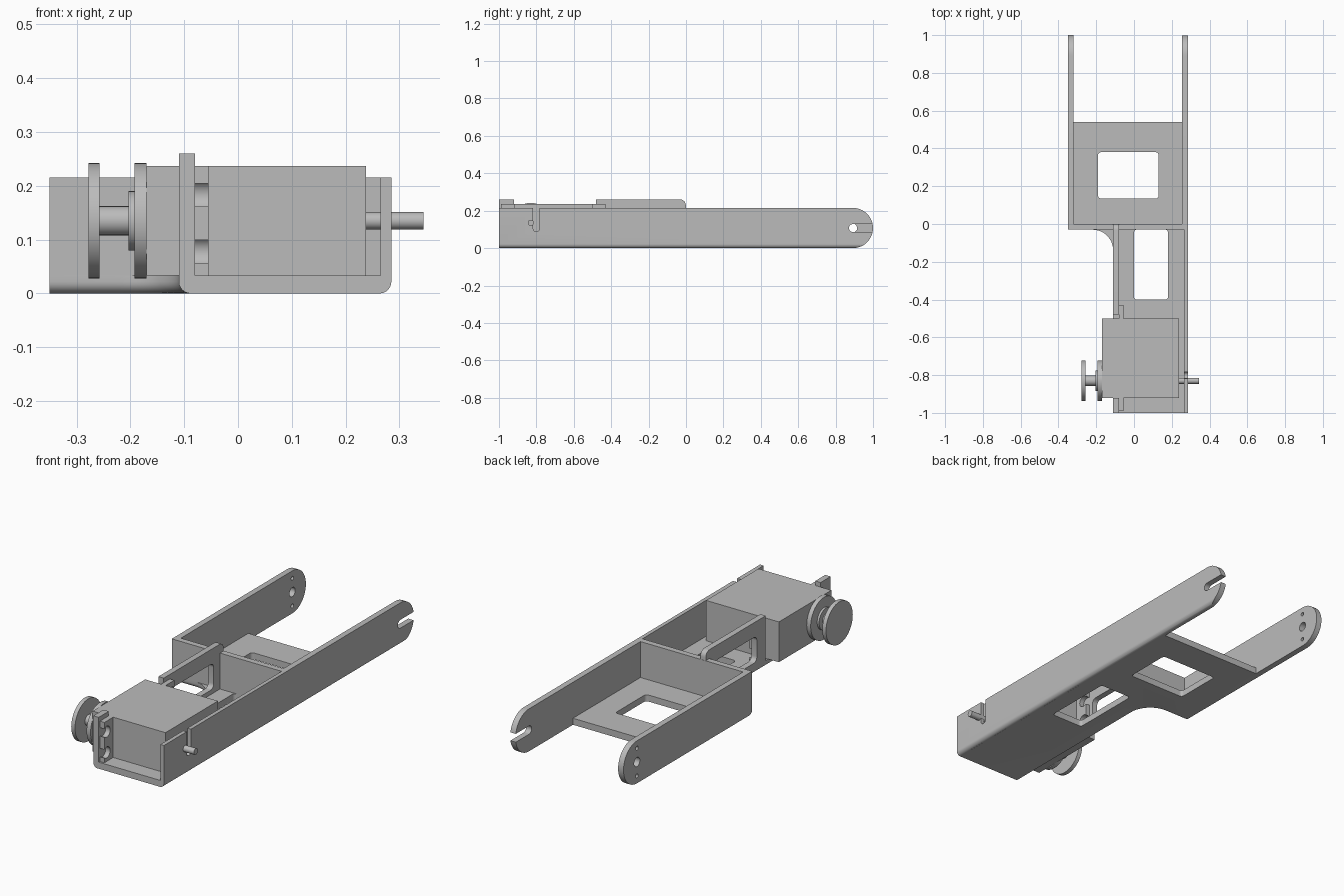
import bpy, bmesh, math
from mathutils import Vector

if "Cube" in bpy.data.objects:
    bpy.data.objects.remove(bpy.data.objects["Cube"], do_unlink=True)

grey = bpy.data.materials.new("plain_grey")
grey.use_nodes = True
grey.diffuse_color = (0.5, 0.5, 0.5, 1)
grey.node_tree.nodes["Principled BSDF"].inputs["Base Color"].default_value = (0.5, 0.5, 0.5, 1)


def arc(cx, cy, r, a0, a1, n=12):
    return [(cx + r * math.cos(math.radians(a0 + (a1 - a0) * i / n)),
             cy + r * math.sin(math.radians(a0 + (a1 - a0) * i / n))) for i in range(n + 1)]


def circle(cx, cy, r, n=32):
    return arc(cx, cy, r, 0, 360, n)[:-1]


def rect(u0, v0, u1, v1, r=0):
    if not r:
        return [(u0, v0), (u1, v0), (u1, v1), (u0, v1)]
    return (arc(u0 + r, v0 + r, r, 180, 270, 6) + arc(u1 - r, v0 + r, r, 270, 360, 6)
            + arc(u1 - r, v1 - r, r, 0, 90, 6) + arc(u0 + r, v1 - r, r, 90, 180, 6))


def prism(name, pts, axis, lo, hi):
    """Extrude a 2D outline along x (yz outline), y (xz outline) or z (xy outline)."""
    def place(p, t):
        return {"x": (t, *p), "y": (p[0], t, p[1]), "z": (*p, t)}[axis]
    bm = bmesh.new()
    face = bm.faces.new([bm.verts.new(place(p, lo)) for p in pts])
    top = bmesh.ops.extrude_face_region(bm, geom=[face])["geom"]
    move = Vector(place((0, 0), hi - lo))
    bmesh.ops.translate(bm, vec=move, verts=[g for g in top if isinstance(g, bmesh.types.BMVert)])
    bmesh.ops.recalc_face_normals(bm, faces=bm.faces)
    mesh = bpy.data.meshes.new(name)
    bm.to_mesh(mesh)
    bm.free()
    mesh.materials.append(grey)
    ob = bpy.data.objects.new(name, mesh)
    bpy.context.collection.objects.link(ob)
    return ob


def activate(ob):
    bpy.ops.object.select_all(action="DESELECT")
    ob.select_set(True)
    bpy.context.view_layer.objects.active = ob


def cut(ob, pts, axis, lo, hi):
    tool = prism("cutter", pts, axis, lo, hi)
    tool.hide_render = True
    mod = ob.modifiers.new("cut", "BOOLEAN")
    mod.operation, mod.solver, mod.object = "DIFFERENCE", "EXACT", tool
    activate(ob)
    bpy.ops.object.modifier_apply(modifier=mod.name)
    bpy.data.objects.remove(tool, do_unlink=True)


T, H, R = 0.033, 0.215, 0.1075      # sheet thickness, wall height, arm end radius
AY, AZ = -0.83, 0.135               # motor axis

# Floor sheet with a concave fillet and a rolled lower edge
outline = ([(-0.35, -0.03)] + arc(-0.22, -0.14, 0.11, 90, 0)
           + [(-0.11, -1), (0.265, -1), (0.265, -0.03), (0.255, -0.03),
              (0.255, 0.54), (-0.32, 0.54), (-0.32, 0), (-0.35, 0)])
floor = prism("floor_plate", outline, "z", 0, T)
bm = bmesh.new()
bm.from_mesh(floor.data)
rolled = [e for e in bm.edges if all(v.co.z < 0.001 and v.co.x < -0.1 and v.co.y < -0.02 for v in e.verts)]
bmesh.ops.bevel(bm, geom=rolled, offset=0.022, segments=6, profile=0.5, affect="EDGES")
bm.to_mesh(floor.data)
bm.free()
cut(floor, rect(-0.19, 0.135, 0.13, 0.38, 0.015), "z", -0.1, 0.1)
cut(floor, rect(0, -0.4, 0.18, -0.03, 0.015), "z", -0.1, 0.1)

# Long right-hand rail, thinner beside the motor, with a forked tip
rail = prism("long_rail", [(-1, 0)] + arc(1 - R, R, R, -90, 90, 24) + [(-1, H)], "x", 0.255, 0.285)
cut(rail, rect(-1.1, -0.1, -0.03, 0.4), "x", 0.2, 0.265)
cut(rail, [(0.3, -0.01)] + arc(0.263, 0.022, 0.022, 0, -90, 6) + [(0.263, -0.01)], "y", -1.1, 1.1)
cut(rail, arc(0.892, R, 0.021, 90, 270) + [(1.1, R - 0.021), (1.1, R + 0.021)], "x", 0.2, 0.4)
cut(rail, arc(-0.8, 0.105, 0.017, 180, 360) + [(-0.783, 0.4), (-0.817, 0.4)], "x", 0.2, 0.4)

# Short arm with three pivot holes
arm = prism("short_arm", [(0, 0)] + arc(1 - R, R, R, -90, 90, 24) + [(0, H)], "x", -0.35, -0.32)
for dz, r in ((0, 0.023), (0.07, 0.01), (-0.07, 0.01)):
    cut(arm, circle(0.892, R + dz, r), "x", -0.5, -0.2)

# Cross wall and motor side walls
cross = prism("cross_wall", rect(-0.35, -0.03, 0.255, 0), "z", T, H)
side = prism("side_wall", [(-0.48, T), (-0.001, T)] + arc(-0.031, 0.23, 0.03, 0, 90, 6) + [(-0.48, 0.26)],
             "x", -0.11, -0.08)
cut(side, rect(-0.41, 0.055, -0.08, 0.185, 0.025), "x", -0.2, 0)
tab = prism("front_tab", rect(-1, T, -0.92, 0.26), "x", -0.11, -0.08)

# Motor body and mounting ears with open screw notches
motor = prism("motor_body", rect(-0.17, -0.92, 0.238, -0.5), "z", T, 0.237)
ears = []
for name, y0, y1, edge in (("front_ear", -0.99, -0.92, -0.99), ("rear_ear", -0.5, -0.43, -0.43)):
    ear = prism(name, rect(y0, T, y1, 0.237), "x", -0.08, -0.055)
    for z in (0.078, 0.183):
        cut(ear, circle(edge + (0.018 if edge < -0.9 else -0.018), z, 0.028), "x", -0.2, 0)
    ears.append(ear)

# Pulley wheel and shafts
turned = [prism(n, circle(AY, AZ, r, 48), "x", a, b) for n, r, a, b in (
    ("outer_flange", 0.107, -0.278, -0.257),
    ("pulley_hub", 0.027, -0.257, -0.2),
    ("pulley_collar", 0.055, -0.203, -0.19),
    ("inner_flange", 0.107, -0.192, -0.17),
    ("rear_shaft", 0.016, 0.238, 0.345))]

for ob in [floor, rail, arm, side, *ears, *turned]:
    activate(ob)
    bpy.ops.object.shade_smooth_by_angle(angle=math.radians(30))
